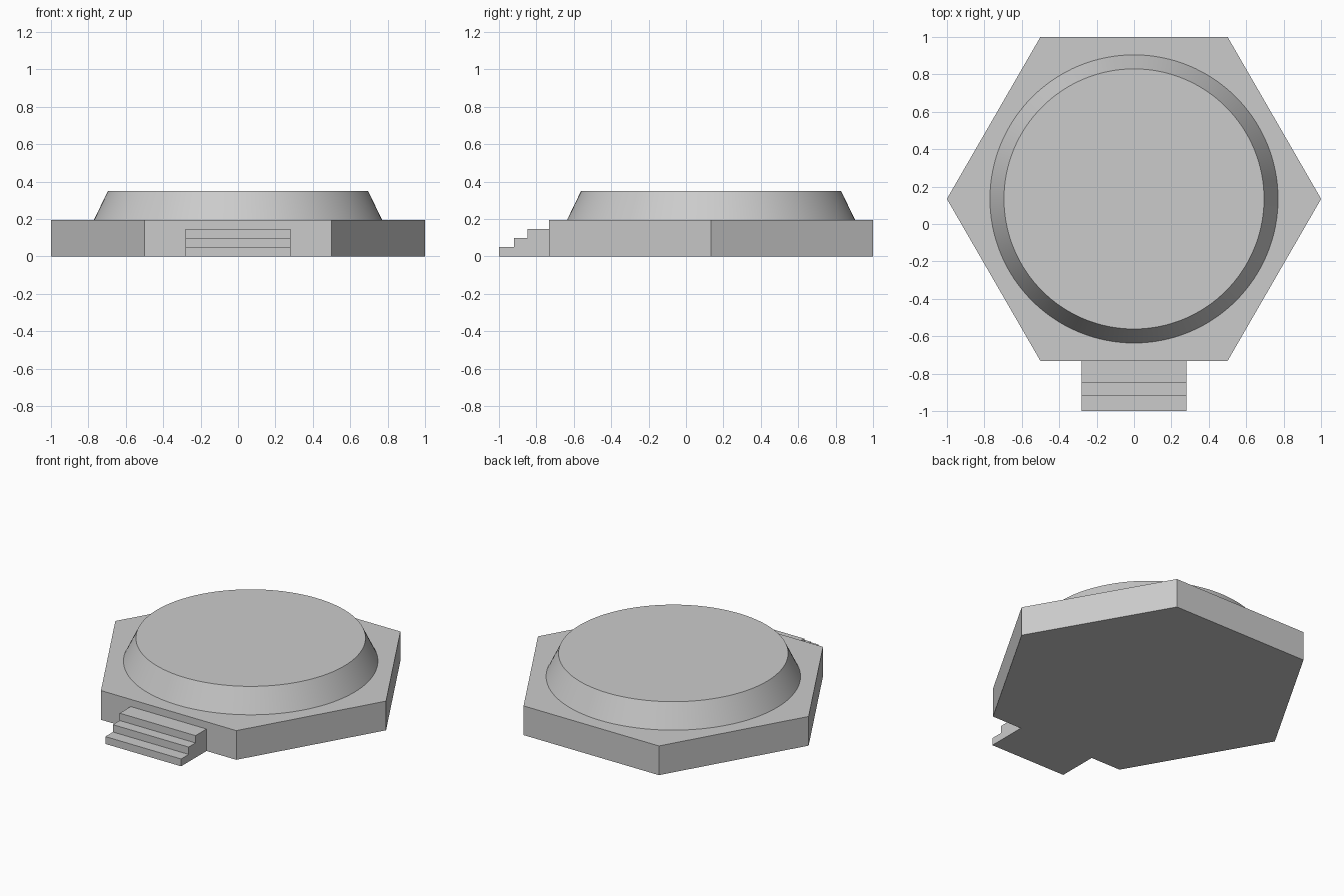
import bpy
import math

cube = bpy.data.objects.get("Cube")
if cube:
    bpy.data.objects.remove(cube, do_unlink=True)

CENTRE_Y = 1 - math.cos(math.pi / 6)
BASE_TOP = 0.195
DOME_TOP = 0.35

stone = bpy.data.materials.new("light grey")
stone.use_nodes = True
grey = (0.6, 0.6, 0.6, 1)
stone.diffuse_color = grey
stone.node_tree.nodes["Principled BSDF"].inputs["Base Color"].default_value = grey


def finish(name):
    obj = bpy.context.object
    obj.name = name
    obj.data.materials.append(stone)
    return obj


def frustum(name, sides, r_bottom, r_top, z0, z1, turn=0):
    bpy.ops.mesh.primitive_cone_add(
        vertices=sides, radius1=r_bottom, radius2=r_top, depth=z1 - z0,
        location=(0, CENTRE_Y, (z0 + z1) / 2), rotation=(0, 0, turn))
    return finish(name)


# Hexagonal slab with points facing left and right
frustum("hexagonal_base", 6, 1, 1, 0, BASE_TOP, math.pi / 6)

# Round tapered platform
frustum("round_platform", 128, 0.77, 0.695, BASE_TOP, DOME_TOP)
bpy.ops.object.shade_smooth_by_angle(angle=math.radians(30))

# Stepped profile extruded across the front entrance
wall_y = CENTRE_Y - math.cos(math.pi / 6)
rise, half_width = 0.049, 0.28
profile = [(wall_y, 0)]
for i, y in enumerate((-1, -0.92, -0.848)):
    profile += [(y, i * rise), (y, (i + 1) * rise)]
profile.append((wall_y, 3 * rise))

n = len(profile)
verts = [(x, y, z) for x in (-half_width, half_width) for y, z in profile]
faces = [tuple(reversed(range(n))), tuple(range(n, 2 * n))]
faces += [(i, (i + 1) % n, n + (i + 1) % n, n + i) for i in range(n)]
mesh = bpy.data.meshes.new("front_steps")
mesh.from_pydata(verts, [], faces)
steps = bpy.data.objects.new("front_steps", mesh)
bpy.context.collection.objects.link(steps)
bpy.context.view_layer.objects.active = steps
finish("front_steps")

# Make the step normals face outward
bpy.ops.object.select_all(action="DESELECT")
steps.select_set(True)
bpy.ops.object.mode_set(mode="EDIT")
bpy.ops.mesh.select_all(action="SELECT")
bpy.ops.mesh.normals_make_consistent(inside=False)
bpy.ops.object.mode_set(mode="OBJECT")
